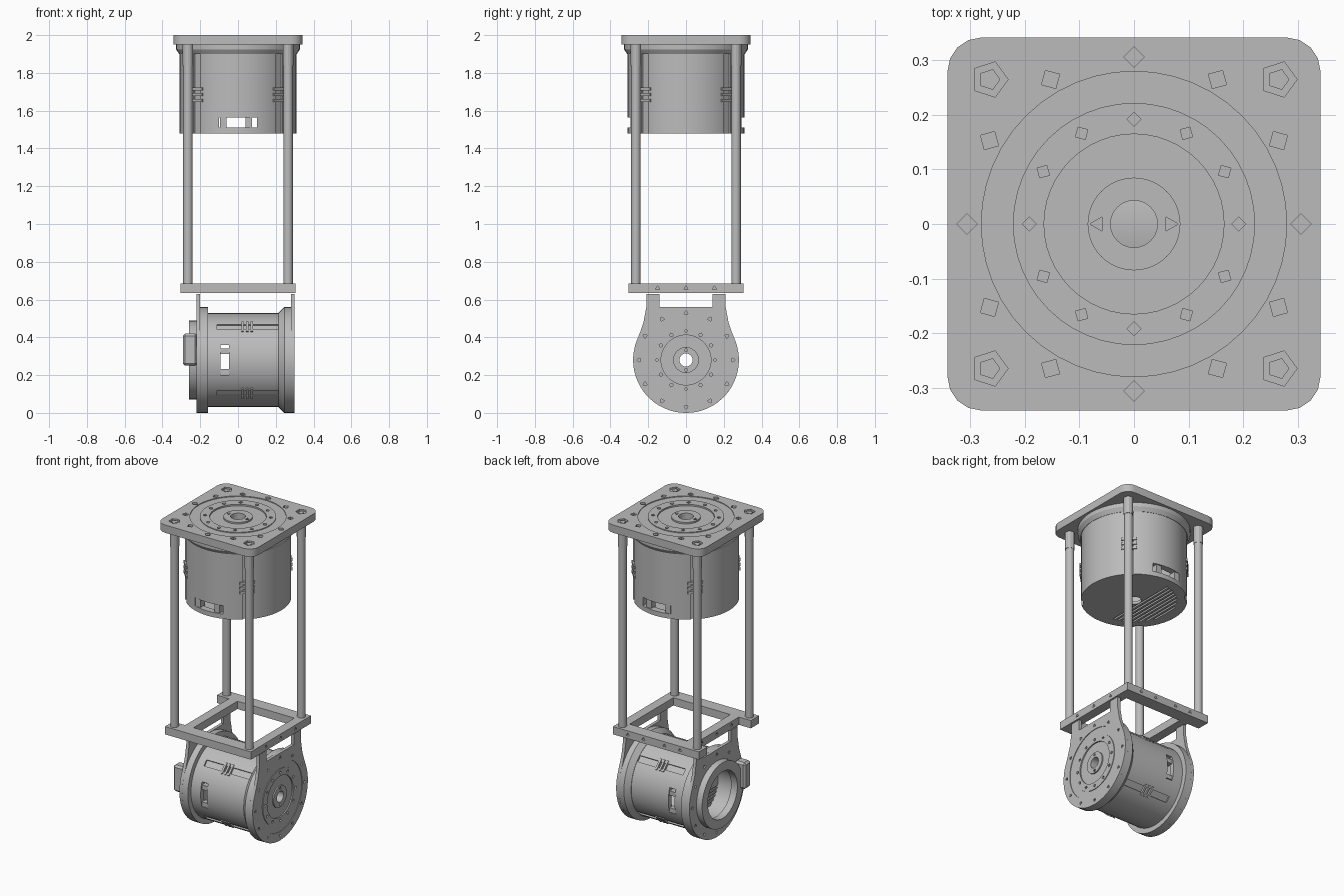
import bpy, bmesh
from math import cos, sin, pi, radians
from mathutils import Matrix

if "Cube" in bpy.data.objects:
    bpy.data.objects.remove(bpy.data.objects["Cube"], do_unlink=True)

grey = bpy.data.materials.new("machined grey")
grey.use_nodes = True
COLOUR = (0.5, 0.5, 0.5, 1)
grey.diffuse_color = COLOUR
grey.node_tree.nodes["Principled BSDF"].inputs["Base Color"].default_value = COLOUR

UP = Matrix.Identity(4)
# Lays a part on its side: local z becomes +x, local x becomes +z
SIDE = Matrix(((0, 0, 1, 0), (0, -1, 0, 0), (1, 0, 0, 0.28), (0, 0, 0, 1)))


def finish(name, bm, matrix=UP):
    bmesh.ops.recalc_face_normals(bm, faces=bm.faces)
    mesh = bpy.data.meshes.new(name)
    bm.to_mesh(mesh)
    bm.free()
    mesh.transform(matrix)
    mesh.materials.append(grey)
    obj = bpy.data.objects.new(name, mesh)
    bpy.context.collection.objects.link(obj)
    return obj


def add_prism(bm, pts, z0, z1):
    low = [bm.verts.new((x, y, z0)) for x, y in pts]
    high = [bm.verts.new((x, y, z1)) for x, y in pts]
    bm.faces.new(low[::-1])
    bm.faces.new(high)
    for i in range(len(pts)):
        j = (i + 1) % len(pts)
        bm.faces.new((low[i], low[j], high[j], high[i]))


def ngon(r, sides, cx=0, cy=0, turn=0):
    angles = [turn + 2 * pi * i / sides for i in range(sides)]
    return [(cx + r * cos(a), cy + r * sin(a)) for a in angles]


def rect(x0, x1, y0, y1):
    return [(x0, y0), (x1, y0), (x1, y1), (x0, y1)]


def prisms(name, shapes, z0, z1, matrix=UP):
    bm = bmesh.new()
    for pts in shapes:
        add_prism(bm, pts, z0, z1)
    return finish(name, bm, matrix)


def lathe(name, profile, matrix=UP, segs=48):
    """Revolve a closed (radius, height) loop about local z."""
    bm = bmesh.new()
    rings = [[bm.verts.new((r * cos(2 * pi * i / segs), r * sin(2 * pi * i / segs), z))
              for r, z in profile] for i in range(segs)]
    n = len(profile)
    for i in range(segs):
        a, b = rings[i], rings[(i + 1) % segs]
        for j in range(n):
            k = (j + 1) % n
            bm.faces.new((a[j], b[j], b[k], a[k]))
    return finish(name, bm, matrix)


def cut(obj, *cutters):
    bpy.context.view_layer.objects.active = obj
    for cutter in cutters:
        mod = obj.modifiers.new("cut", 'BOOLEAN')
        mod.operation = 'DIFFERENCE'
        mod.solver = 'EXACT'
        mod.object = cutter
        bpy.ops.object.modifier_apply(modifier=mod.name)
        bpy.data.objects.remove(cutter, do_unlink=True)


def bolt_circle(r, size, sides, count=12):
    return [ngon(size, sides, r * cos(a), r * sin(a), a)
            for a in (2 * pi * i / count for i in range(count))]


def smooth(obj):
    bpy.ops.object.select_all(action='DESELECT')
    obj.select_set(True)
    bpy.context.view_layer.objects.active = obj
    bpy.ops.object.shade_smooth_by_angle(angle=radians(25))


def motor(prefix, matrix):
    # Hollow housing with a stepped face and a slotted back cover
    body = lathe(prefix + "_housing", [
        (0.043, 0), (0.31, 0), (0.31, 0.44), (0.28, 0.46), (0.28, 0.515),
        (0.222, 0.515), (0.222, 0.52), (0.165, 0.52), (0.165, 0.51),
        (0.085, 0.51), (0.085, 0.52), (0.043, 0.52), (0.043, 0.46),
        (0.27, 0.46), (0.27, 0.02), (0.043, 0.02)])
    slots = []
    for i in range(8):
        x = -0.05 - 0.026 * i
        half = (0.25 ** 2 - x * x) ** 0.5
        slots.append(rect(x - 0.006, x + 0.006, -half, half))
    grooves = []
    for k in range(4):
        a = pi / 4 + k * pi / 2
        grooves.append(ngon(0.035, 4, 0.322 * cos(a), 0.322 * sin(a), a + pi / 4))
    cut(body,
        prisms("slot_cutter", slots, -0.1, 0.01),
        prisms("groove_cutter", grooves, -0.1, 0.43),
        prisms("port_cutter", [rect(-0.1, 0.1, -0.4, 0.4)], 0.03, 0.085),
        prisms("bolt_cutter", bolt_circle(0.192, 0.013, 4), 0.5, 0.6),
        prisms("hub_cutter", bolt_circle(0.066, 0.015, 3, 2), 0.505, 0.6))
    body.data.transform(matrix)
    smooth(body)
    # Clip stacks bridging each groove
    bm = bmesh.new()
    for k in range(4):
        spin = Matrix.Rotation(pi / 4 + k * pi / 2, 4, 'Z')
        start = len(bm.verts)
        for z in (0.175, 0.205, 0.235):
            add_prism(bm, rect(0.285, 0.315, -0.045, 0.045), z - 0.008, z + 0.008)
        bm.verts.ensure_lookup_table()
        bmesh.ops.transform(bm, matrix=spin, verts=bm.verts[start:])
    finish(prefix + "_clips", bm, matrix)
    # Connector shells just inside the ports
    for side, sign in (("front", -1), ("back", 1)):
        y0, y1 = sorted((sign * 0.25, sign * 0.295))
        prisms(prefix + "_connector_" + side,
               [rect(-0.095, -0.06, y0, y1), rect(0.04, 0.075, y0, y1)], 0.028, 0.087, matrix)


motor("upper_motor", Matrix.Translation((0, 0, 1.48)))
motor("lower_motor", Matrix.Translation((-0.116, 0, 0)) @ SIDE @ Matrix.Scale(0.8, 4))

# Top mounting plate with rounded corners
corners = []
for k in range(4):
    base = k * pi / 2
    cx, cy = 0.28 * (1 if k in (0, 3) else -1), 0.28 * (1 if k < 2 else -1)
    corners += [(cx + 0.062 * cos(base + t * pi / 8), cy + 0.062 * sin(base + t * pi / 8))
                for t in range(5)]
POSTS = [(sx * 0.265, sy * 0.265) for sx in (-1, 1) for sy in (-1, 1)]
plate = prisms("top_plate", [corners], 1.95, 2.0)
cut(plate,
    prisms("bore_cutter", [ngon(0.28, 48)], 1.9, 2.1),
    prisms("bolt_cutter", bolt_circle(0.306, 0.019, 4), 1.985, 2.1),
    prisms("post_cutter", [ngon(0.034, 5, x, y) for x, y in POSTS], 1.988, 2.1))
smooth(plate)
smooth(lathe("plate_collar", [(0.28, 1.95), (0.328, 1.95), (0.328, 1.925),
                              (0.312, 1.9), (0.28, 1.9)]))

# Four posts with bolts showing in the plate pockets
for i, (x, y) in enumerate(POSTS):
    post = prisms("post_%d" % (i + 1), [ngon(0.025, 20, x, y)], 0.64, 1.96)
    smooth(post)
    prisms("post_bolt_%d" % (i + 1), [ngon(0.02, 5, x, y)], 1.98, 1.996)
    prisms("post_collar_%d" % (i + 1), [ngon(0.028, 12, x, y)], 1.84, 1.95)

# Lower frame: two rails along x and two crossbars along y
for name, sign in (("front_rail", -1), ("back_rail", 1)):
    y0, y1 = sorted((sign * 0.222, sign * 0.305))
    rail = prisms(name, [rect(-0.305, 0.305, y0, y1)], 0.635, 0.685)
    holes = [ngon(0.013, 3, z, x) for z in (0.66,) for x in (-0.17, -0.06, 0.09, 0.2)]
    face = Matrix(((0, 1, 0, 0), (0, 0, sign, 0), (1, 0, 0, 0), (0, 0, 0, 1)))
    cut(rail, prisms("hole_cutter", holes, 0.285, 0.4, face))
for name, x0, x1, sign in (("right_crossbar", -0.22, -0.16, -1), ("left_crossbar", 0.245, 0.305, 1)):
    bar = prisms(name, [rect(x0, x1, -0.222, 0.222)], 0.635, 0.685)
    holes = [ngon(0.013, 3, 0.38, y) for y in (-0.15, 0, 0.15)]
    outer = x1 if sign > 0 else x0
    a, b = sorted((outer - sign * 0.02, outer + sign * 0.02))
    cut(bar, prisms("hole_cutter", holes, a, b, SIDE))

# Hanger plates: a disc that flows into a neck under the crossbar
half = [(0.35, 0.21), (0.28, 0.21), (0.2, 0.225), (0.15, 0.242)]
arc = [(0.28 * cos(a), 0.28 * sin(a)) for a in (radians(69 + 222 * i / 40) for i in range(41))]
outline = half + arc + [(u, -v) for u, v in reversed(half)]
for name, x0, x1, bore in (("left_hanger", 0.28, 0.3, 0.224), ("right_hanger", -0.22, -0.2, 0.16)):
    hanger = prisms(name, [outline], x0, x1, SIDE)
    a, b = (0.29, 0.4) if x0 > 0 else (-0.4, -0.21)
    cut(hanger,
        prisms("bore_cutter", [ngon(bore, 48)], x0 - 0.1, x1 + 0.1, SIDE),
        prisms("gap_cutter", [rect(0.28, 0.36, -0.14, 0.14)], x0 - 0.1, x1 + 0.1, SIDE),
        prisms("bolt_cutter", bolt_circle(0.25, 0.013, 3), a, b, SIDE))
    smooth(hanger)

# Flanges behind the hangers, the rear sleeve and the rear ring
smooth(lathe("left_flange", [(0.224, 0.28), (0.28, 0.28), (0.28, 0.245),
                             (0.25, 0.215), (0.224, 0.215)], SIDE))
smooth(lathe("right_flange", [(0.16, -0.2), (0.28, -0.2), (0.28, -0.16), (0.16, -0.16)], SIDE))
smooth(lathe("rear_sleeve", [(0.16, -0.16), (0.248, -0.16), (0.248, -0.11), (0.16, -0.11)], SIDE))
smooth(lathe("rear_ring", [(0.15, -0.26), (0.208, -0.26), (0.208, -0.215), (0.15, -0.215)], SIDE))

# Cable block on the outside of the right hanger
block = prisms("cable_block", [rect(-0.03, 0.14, 0.18, 0.245)], -0.292, -0.215, SIDE)
bevel = block.modifiers.new("bevel", 'BEVEL')
bevel.width = 0.012
bevel.segments = 1
